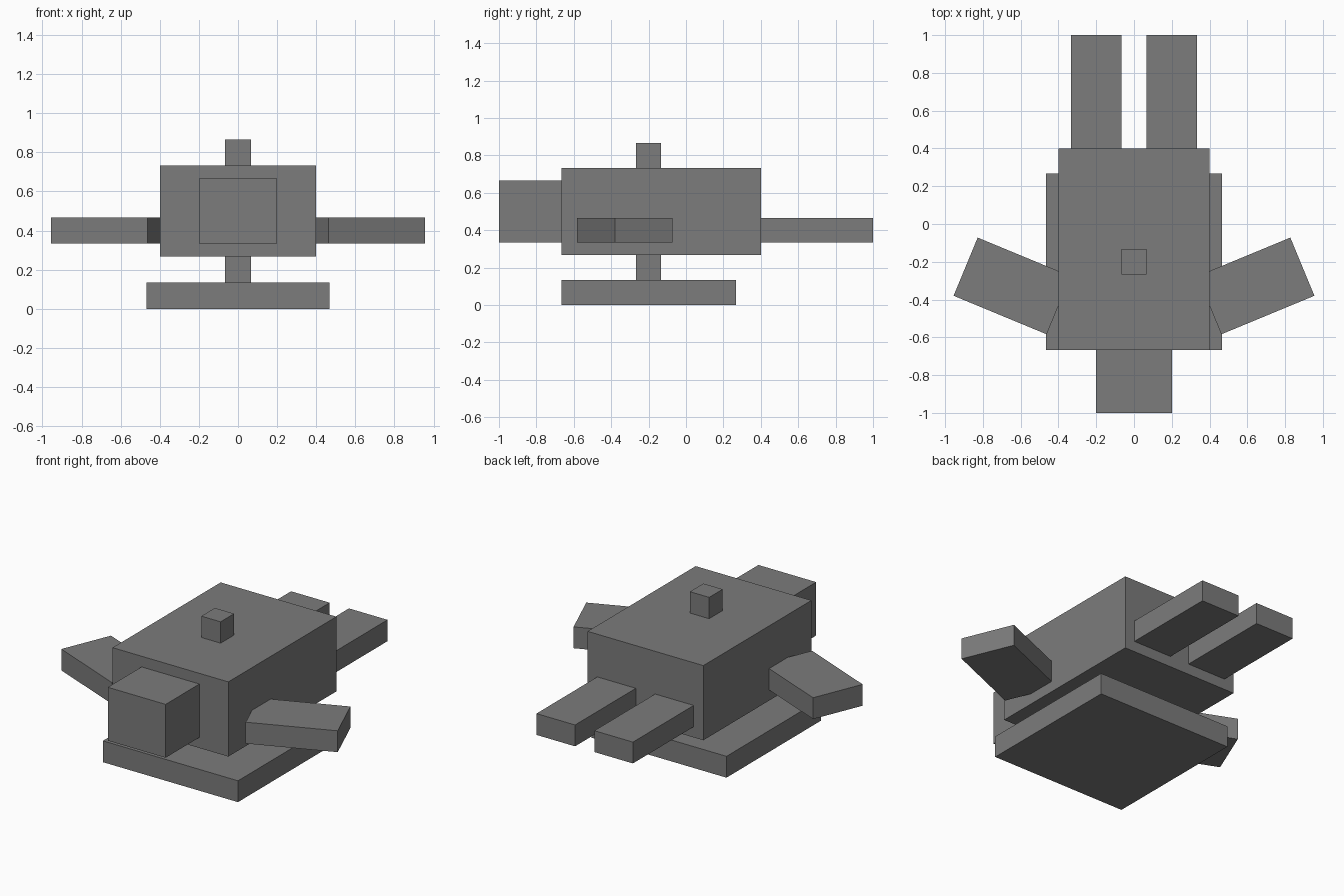
import bpy, math

if "Cube" in bpy.data.objects:
    bpy.data.objects.remove(bpy.data.objects["Cube"])

U = 1 / 15  # modelling grid step

grey = bpy.data.materials.new("plain_grey")
grey.diffuse_color = (0.2, 0.2, 0.2, 1)
grey.use_nodes = True
grey.node_tree.nodes["Principled BSDF"].inputs["Base Color"].default_value = grey.diffuse_color


def box(name, centre, size, turn=0):
    """Flat-faced box, sized and placed in world units, turned about z."""
    bpy.ops.mesh.primitive_cube_add(size=1, location=centre, rotation=(0, 0, math.radians(turn)))
    ob = bpy.context.object
    ob.name = name
    ob.scale = size
    bpy.ops.object.transform_apply(location=False, rotation=False, scale=True)
    ob.data.materials.append(grey)
    return ob


def span(name, x, y, z):
    """Box given by its extents in grid steps."""
    ext = (x, y, z)
    return box(name, [(a + b) / 2 * U for a, b in ext], [(b - a) * U for a, b in ext])


# Central parts
span("base_plate", (-7, 7), (-10, 4), (0, 2))
span("support_post", (-1, 1), (-4, -2), (2, 4))
span("body", (-6, 6), (-10, 6), (4, 11))
span("head", (-3, 3), (-15, -10), (5, 10))
span("top_knob", (-1, 1), (-4, -2), (11, 13))

# Mirrored limbs: straight hind legs and swept front flippers
for side, s in (("right", 1), ("left", -1)):
    span("hind_leg_" + side, sorted((s, s * 5)), (6, 15), (5, 7))
    box("front_flipper_" + side, (s * 0.645, -0.328, 6 * U),
        (8 * U, 5 * U, 2 * U), s * 22.5)
